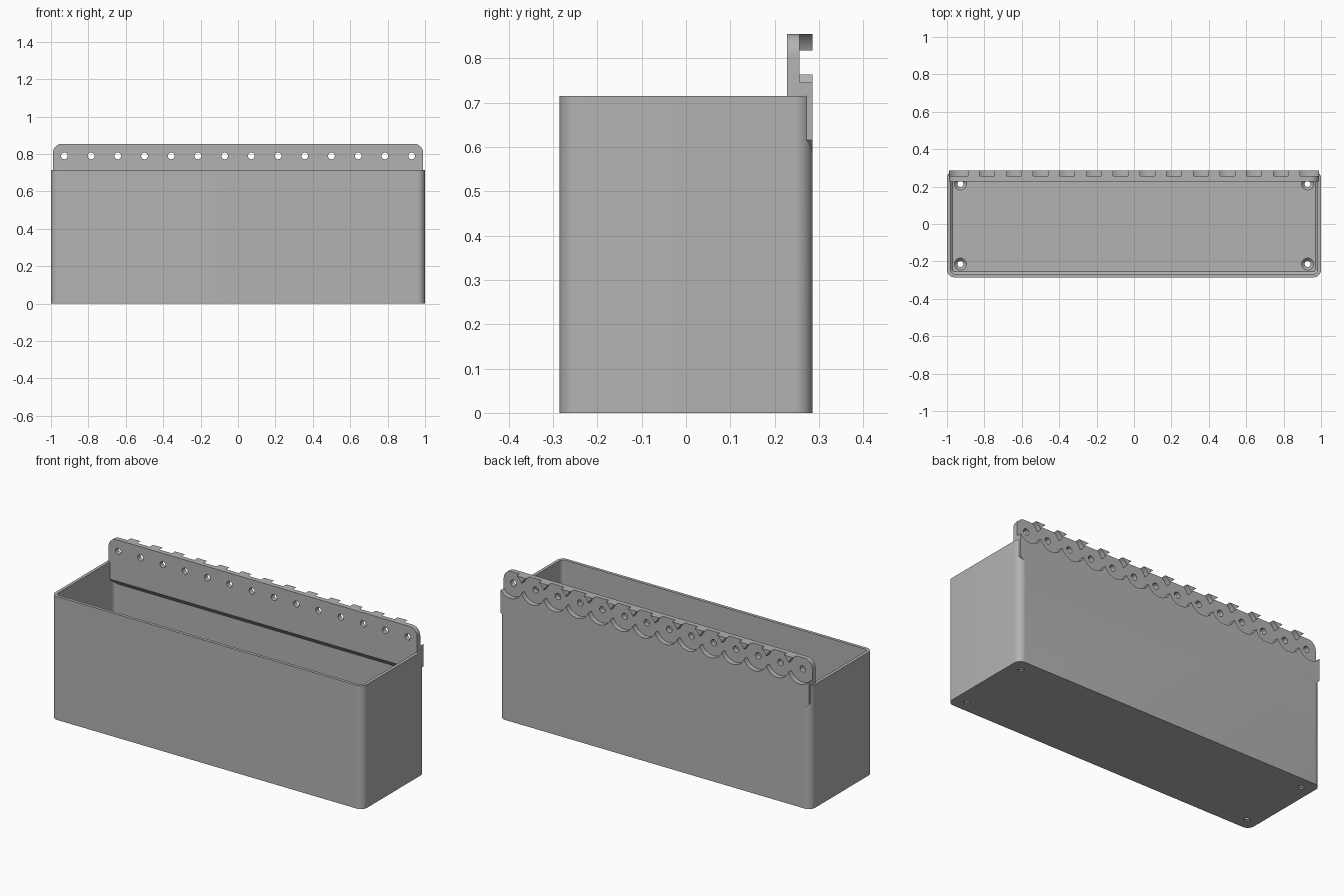
import bpy, bmesh
from math import pi, sin, cos
from mathutils import Matrix

cube = bpy.data.objects.get("Cube")
if cube:
    bpy.data.objects.remove(cube, do_unlink=True)

grey = bpy.data.materials.new("plain grey")
grey.use_nodes = True
colour = (0.45, 0.45, 0.45, 1)
grey.diffuse_color = colour
grey.node_tree.nodes["Principled BSDF"].inputs["Base Color"].default_value = colour

HOLES = 14
PITCH = 0.1428
HOLE_Z = 0.79
hole_xs = [(i - (HOLES - 1) / 2) * PITCH for i in range(HOLES)]


def make_object(name, bm):
    bmesh.ops.recalc_face_normals(bm, faces=bm.faces[:])
    mesh = bpy.data.meshes.new(name)
    bm.to_mesh(mesh)
    bm.free()
    mesh.materials.append(grey)
    obj = bpy.data.objects.new(name, mesh)
    bpy.context.collection.objects.link(obj)
    return obj


def arc(cx, cy, r, start, end, steps=10):
    angles = [start + (end - start) * i / steps for i in range(steps + 1)]
    return [(cx + r * cos(a), cy + r * sin(a)) for a in angles]


def rounded_rect(hx, hy, r):
    points = []
    for i, (sx, sy) in enumerate([(1, 1), (-1, 1), (-1, -1), (1, -1)]):
        points += arc(sx * (hx - r), sy * (hy - r), r, i * pi / 2, (i + 1) * pi / 2)
    return points


def cylinder(name, r1, r2, depth, matrix):
    bm = bmesh.new()
    bmesh.ops.create_cone(bm, cap_ends=True, segments=48, radius1=r1,
                          radius2=r2, depth=depth, matrix=matrix)
    obj = make_object(name, bm)
    obj.hide_render = True
    return obj


def combine(target, others, operation):
    for other in others:
        mod = target.modifiers.new("boolean", "BOOLEAN")
        mod.operation = operation
        mod.solver = "EXACT"
        mod.object = other
    graph = bpy.context.evaluated_depsgraph_get()
    mesh = bpy.data.meshes.new_from_object(target.evaluated_get(graph))
    target.modifiers.clear()
    target.data = mesh
    for other in others:
        bpy.data.objects.remove(other, do_unlink=True)


# Open bin: outer shell, rim, inner walls and chamfered floor edge
bm = bmesh.new()
sections = [(1, 0.285, 0.04, 0), (1, 0.285, 0.04, 0.715),
            (0.982, 0.267, 0.024, 0.715), (0.982, 0.267, 0.024, 0.034),
            (0.97, 0.255, 0.014, 0.022)]
rings = [[bm.verts.new((x, y, z)) for x, y in rounded_rect(hx, hy, r)]
         for hx, hy, r, z in sections]
for low, high in zip(rings, rings[1:]):
    for i in range(len(low)):
        j = (i + 1) % len(low)
        bm.faces.new((low[i], low[j], high[j], high[i]))
bm.faces.new(rings[0])
bm.faces.new(rings[-1])
storage_bin = make_object("storage_bin", bm)

# Mounting plate: rounded top corners, chamfered lower corners
bm = bmesh.new()
outline = (arc(0.94, 0.805, 0.05, 0, pi / 2) + arc(-0.94, 0.805, 0.05, pi / 2, pi)
           + [(-0.99, 0.615), (-0.955, 0.58), (0.955, 0.58), (0.99, 0.615)])
face = bm.faces.new([bm.verts.new((x, 0.228, z)) for x, z in outline])
back = bmesh.ops.extrude_face_region(bm, geom=[face])["geom"]
bmesh.ops.translate(bm, vec=(0, 0.057, 0),
                    verts=[v for v in back if isinstance(v, bmesh.types.BMVert)])
# Sloped underside blending into the rear wall
cut = bmesh.ops.bisect_plane(bm, geom=bm.verts[:] + bm.edges[:] + bm.faces[:],
                             plane_co=(0, 0.228, 0.615), plane_no=(0, -1, -1),
                             clear_outer=True)
edges = [e for e in cut["geom_cut"] if isinstance(e, bmesh.types.BMEdge)]
bmesh.ops.holes_fill(bm, edges=edges)
combine(storage_bin, [make_object("mounting_plate", bm)], "UNION")

# Round pockets in the rear and a screw hole through each one
turn = Matrix.Rotation(pi / 2, 4, "X")
cutters = []
for x in hole_xs:
    cutters.append(cylinder("pocket_cutter", 0.0765, 0.0765, 0.1,
                            Matrix.Translation((x, 0.306, HOLE_Z)) @ turn))
    cutters.append(cylinder("screw_cutter", 0.018, 0.018, 0.2,
                            Matrix.Translation((x, 0.25, HOLE_Z)) @ turn))

# Countersunk drain holes in the floor corners
for sx in (-1, 1):
    for sy in (-1, 1):
        spot = (sx * 0.928, sy * 0.214, 0.016)
        cutters.append(cylinder("countersink_cutter", 0.017, 0.035, 0.018,
                                Matrix.Translation(spot)))
        cutters.append(cylinder("drain_cutter", 0.016, 0.016, 0.1,
                                Matrix.Translation(spot)))
combine(storage_bin, cutters, "DIFFERENCE")

# Smooth corners with crisp edges
bpy.ops.object.select_all(action="DESELECT")
storage_bin.select_set(True)
bpy.context.view_layer.objects.active = storage_bin
bpy.ops.object.shade_smooth_by_angle(angle=pi / 6)
